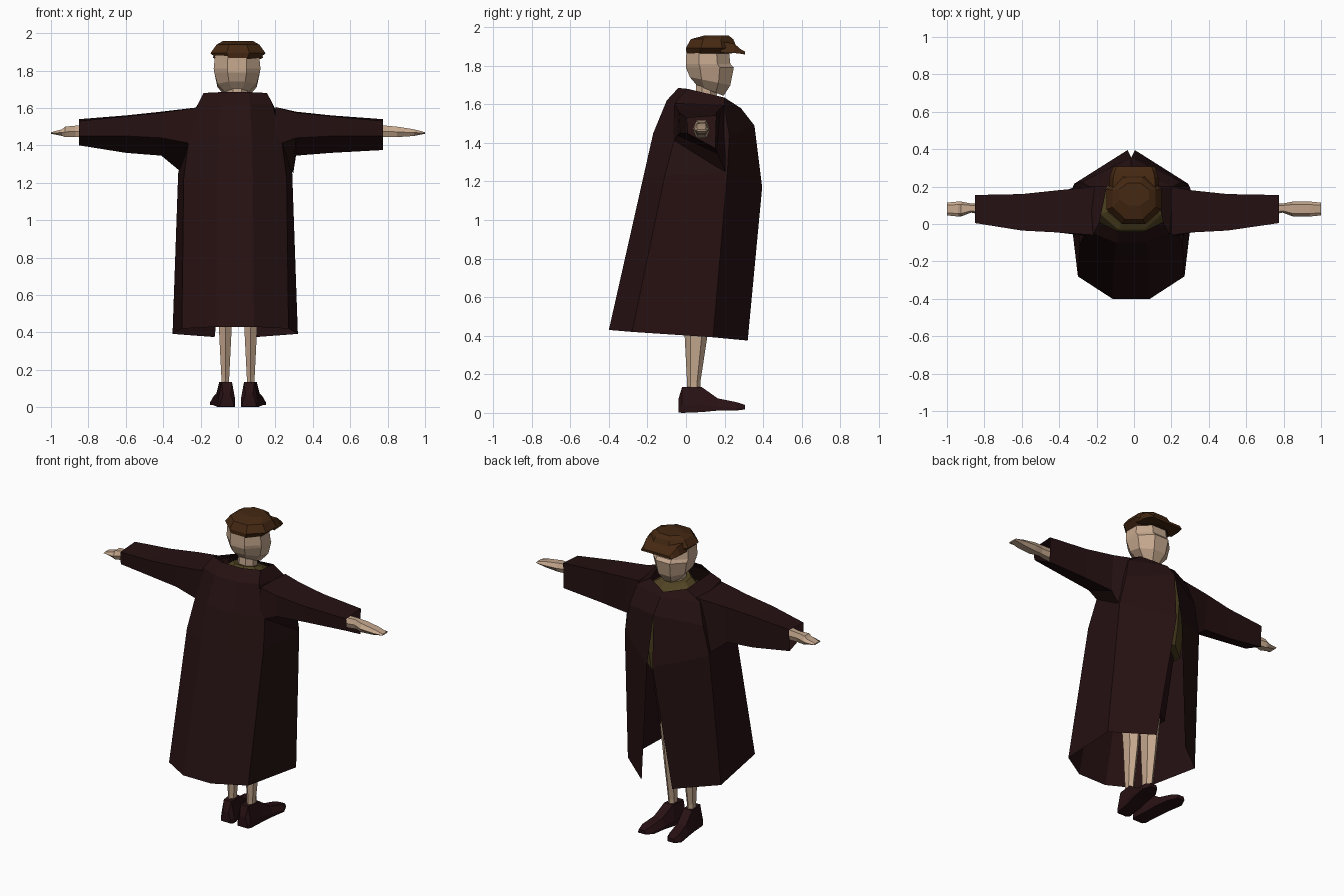
import bpy, bmesh, math


def mat(name, r, g, b):
    m = bpy.data.materials.new(name)
    m.diffuse_color = (r, g, b, 1)
    return m


COAT = mat("dark maroon cloth", 0.019, 0.0055, 0.006)
SKIN = mat("skin", 0.56, 0.39, 0.27)
CAP = mat("brown tweed", 0.058, 0.021, 0.006)
SHIRT = mat("olive shirt", 0.08, 0.056, 0.016)
SHOE = mat("dark leather", 0.021, 0.0055, 0.007)


def loft(name, rings, material, closed=True, cap0=True, cap1=True, recalc=True):
    """Skin a list of equal-length point rings with flat faces."""
    bm = bmesh.new()
    rows = [[bm.verts.new(p) for p in r] for r in rings]
    n = len(rows[0])
    for a, b in zip(rows, rows[1:]):
        for i in range(n if closed else n - 1):
            j = (i + 1) % n
            bm.faces.new((a[i], b[i], b[j], a[j]))
    if closed and cap0:
        bm.faces.new(rows[0])
    if closed and cap1:
        bm.faces.new(rows[-1][::-1])
    bmesh.ops.remove_doubles(bm, verts=bm.verts, dist=0.0005)
    if recalc:
        bmesh.ops.recalc_face_normals(bm, faces=bm.faces)
    me = bpy.data.meshes.new(name)
    bm.to_mesh(me)
    bm.free()
    me.materials.append(material)
    ob = bpy.data.objects.new(name, me)
    bpy.context.collection.objects.link(ob)
    return ob


def ring(z, cx, cy, rx, ry, n=8, tilt=0):
    """Horizontal polygon with flat sides facing the axes, tilted along y."""
    k = 1 / math.cos(math.pi / n)
    pts = []
    for i in range(n):
        t = 2 * math.pi * (i + 0.5) / n
        y = ry * k * math.sin(t)
        pts.append((cx + rx * k * math.cos(t), cy + y, z + tilt * y))
    return pts


# coat body: open-fronted sheet; half ring = front edge, front corner, back corner, back
CX = -0.015
half_rings = [
    [(.11, .32, .375), (.335, .14, .392), (.285, -.28, .42), (.10, -.40, .43)],
    [(.02, .395, 1.17), (.305, .215, 1.25), (.275, -.11, 1.23), (.095, -.222, 1.22)],
    [(.0, .355, 1.49), (.265, .225, 1.44), (.25, -.06, 1.42), (.09, -.17, 1.45)],
    [(.0, .285, 1.58), (.225, .20, 1.575), (.20, -.05, 1.62), (.08, -.10, 1.62)],
    [(.0, .25, 1.60), (.13, .20, 1.635), (.17, .01, 1.68), (.07, -.04, 1.685)],
]
loft("coat_body",
     [[(CX + x, y, z) for x, y, z in h] + [(CX - x, y, z) for x, y, z in h[::-1]]
      for h in half_rings], COAT, closed=False, recalc=False)

# sleeves: four-cornered open tubes (top back, top front, bottom front, bottom back)
for side, s, cuff, pit, low in (("right", 1, .775, .31, 1.375), ("left", -1, .85, .41, 1.40)):
    stations = [
        (.20, (-.06, 1.605), (.20, 1.595), (.215, 1.25), (-.07, 1.40)),
        (pit, (-.045, 1.575), (.18, 1.58), (.165, 1.345), (-.045, 1.44)),
        (pit + .19, (-.035, 1.555), (.16, 1.56), (.16, 1.36), (-.03, 1.45)),
        (cuff, (.005, 1.53), (.155, 1.54), (.15, low), (.01, 1.45)),
    ]
    rings = [[(s * st[0], y, z) for y, z in st[1:]] for st in stations]
    rings[0][2] = (s * .295, .205, 1.25)
    loft("sleeve_" + side, rings, COAT, cap0=False, cap1=False)

    # arm and flat hand: (x, y centre, half width, z centre, half height)
    hand = [(.35, .08, .045, 1.47, .045), (cuff - .03, .08, .03, 1.475, .032),
            (cuff + .02, .085, .024, 1.475, .03), (cuff + .075, .08, .04, 1.472, .028),
            (.94, .08, .04, 1.468, .018), (1.0, .08, .034, 1.466, .004)]
    loft("hand_" + side,
         [[(s * x, y + w * c, z + h * d) for c, d in
           ((1, 0), (.6, 1), (-.6, 1), (-1, 0), (-.6, -1), (.6, -1))]
          for x, y, w, z, h in hand], SKIN)

    # leg
    loft("leg_" + side, [ring(.09, s * .068, .04, .021, .03, 6),
                         ring(.16, s * .068, .04, .021, .03, 6),
                         ring(.42, s * .068, .053, .034, .053, 6),
                         ring(.72, s * .075, .06, .05, .07, 6)], SKIN)

    # shoe: (y, x centre, sole half width, top half width, sole z, top z)
    shoe = [(-.04, .06, .035, .02, .003, .07), (-.02, .06, .045, .028, .0, .135),
            (.08, .07, .046, .03, .004, .135), (.165, .085, .05, .03, .012, .075),
            (.26, .10, .05, .032, .012, .056), (.305, .105, .026, .02, .018, .042)]
    loft("shoe_" + side,
         [[(s * (x - b), y, z0), (s * (x + b), y, z0),
           (s * (x + b), y, z0 + .3 * (z1 - z0)),
           (s * (x + t), y, z1), (s * (x - t), y, z1),
           (s * (x - b), y, z0 + .3 * (z1 - z0))]
          for y, x, b, t, z0, z1 in shoe], SHOE)

# shirt seen in the neckline and the coat opening
loft("shirt", [ring(1.08, CX, .10, .20, .16), ring(1.2, CX, .10, .21, .18),
               ring(1.45, CX, .10, .21, .20), ring(1.58, CX, .11, .165, .14),
               ring(1.60, CX, .11, .13, .11), ring(1.645, CX, .105, .075, .07, 8, -.2)], SHIRT)

# short trousers under the coat
loft("trousers", [ring(.66, CX, .06, .14, .09), ring(1.08, CX, .09, .17, .13)], SHOE)

# neck and head
loft("neck", [ring(1.58, -.005, .10, .055, .055), ring(1.74, -.005, .11, .055, .055)], SKIN)
loft("head", [ring(1.672, -.005, .125, .06, .07, 8, -.4),
              ring(1.72, -.005, .125, .105, .105, 8, -.2),
              ring(1.79, -.005, .124, .122, .124),
              ring(1.81, -.005, .115, .125, .115),
              ring(1.88, -.005, .112, .118, .11)], SKIN)

# flat cap and its brim
loft("cap_crown", [ring(1.863, 0, .12, .115, .118), ring(1.893, 0, .132, .147, .132),
                   ring(1.938, 0, .135, .115, .11), ring(1.958, 0, .16, .08, .06)], CAP)
loft("cap_brim",
     [[(-w, y, z0), (w, y, z0), (w * .85, y, z1), (-w * .85, y, z1)]
      for y, w, z0, z1 in ((.18, .135, 1.868, 1.925), (.25, .13, 1.866, 1.915),
                           (.285, .12, 1.862, 1.885), (.307, .11, 1.858, 1.873))], CAP)
